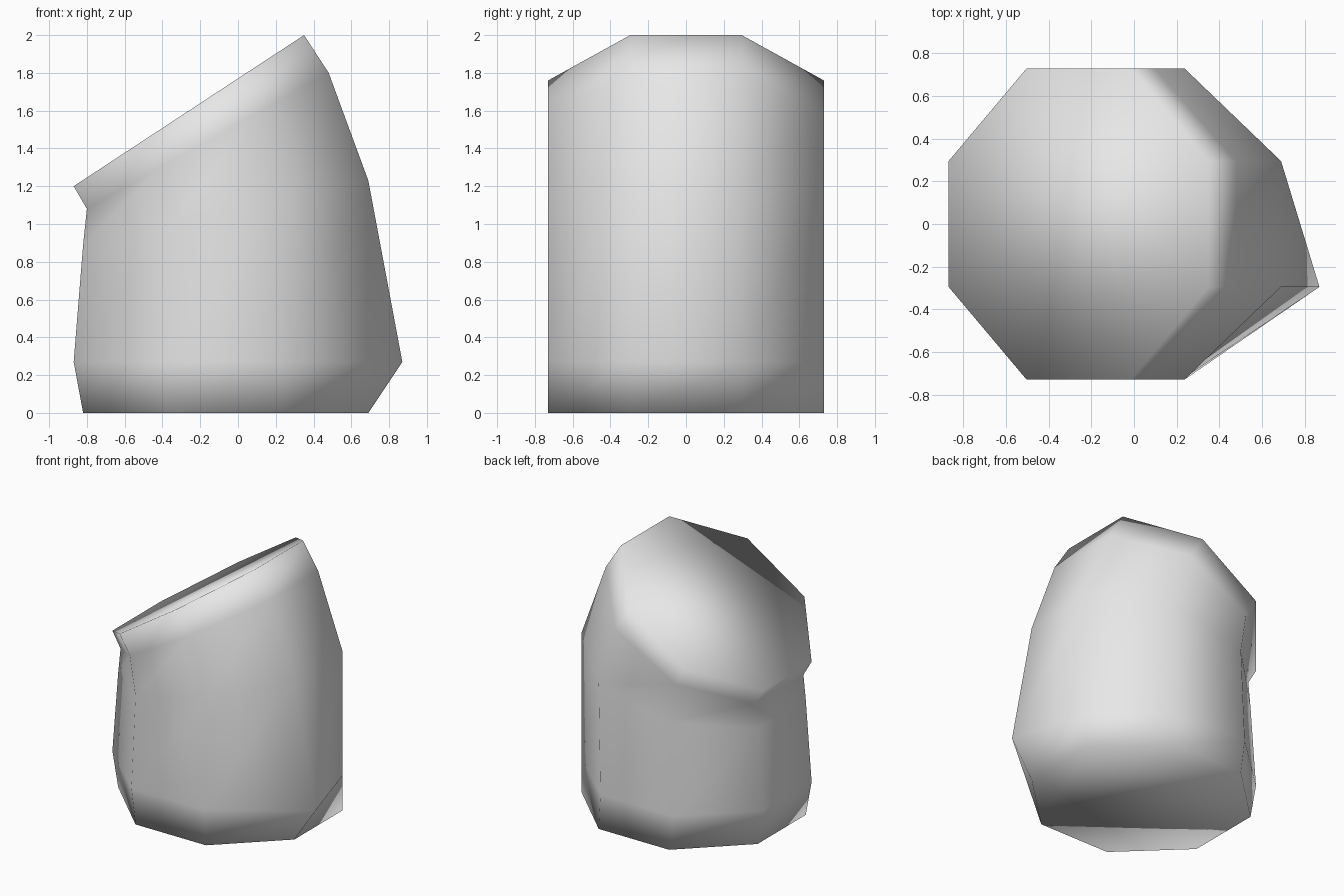
import bpy, bmesh

cube = bpy.data.objects.get("Cube")
if cube:
    bpy.data.objects.remove(cube, do_unlink=True)

mat = bpy.data.materials.new("light_grey")
mat.use_nodes = True
grey = (0.8, 0.8, 0.8, 1)
mat.diffuse_color = grey
mat.node_tree.nodes["Principled BSDF"].inputs["Base Color"].default_value = grey

# Octagon outline: fraction along the ring from its low end to its high end, and y
OUTLINE = [(0, -0.295), (0.3, -0.73), (0.7, -0.73), (1, -0.295),
           (1, 0.295), (0.7, 0.73), (0.3, 0.73), (0, 0.295)]

# Each ring: (x, z) at the left end and (x, z) at the right end
RINGS = [((-0.82, 0.0), (0.69, 0.0)),
         ((-0.87, 0.27), (0.69, 0.27)),
         ((-0.82, 0.89), (0.69, 1.23)),
         ((-0.80, 1.08), (0.48, 1.80)),
         ((-0.87, 1.20), (0.35, 2.00))]

bm = bmesh.new()
loops = []
for (x0, z0), (x1, z1) in RINGS:
    loops.append([bm.verts.new((x0 + t * (x1 - x0), y, z0 + t * (z1 - z0)))
                  for t, y in OUTLINE])

# One lower corner sticks out
loops[1][3].co.x = 0.87

# Walls and end caps
for low, high in zip(loops, loops[1:]):
    for i in range(len(low)):
        j = (i + 1) % len(low)
        bm.faces.new((low[i], low[j], high[j], high[i]))
bm.faces.new(reversed(loops[0]))
bm.faces.new(loops[-1])
bmesh.ops.recalc_face_normals(bm, faces=bm.faces[:])

# Soft shading over the whole block
for face in bm.faces:
    face.smooth = True

mesh = bpy.data.meshes.new("slanted_block")
bm.to_mesh(mesh)
bm.free()
mesh.materials.append(mat)
block = bpy.data.objects.new("slanted_block", mesh)
bpy.context.collection.objects.link(block)
